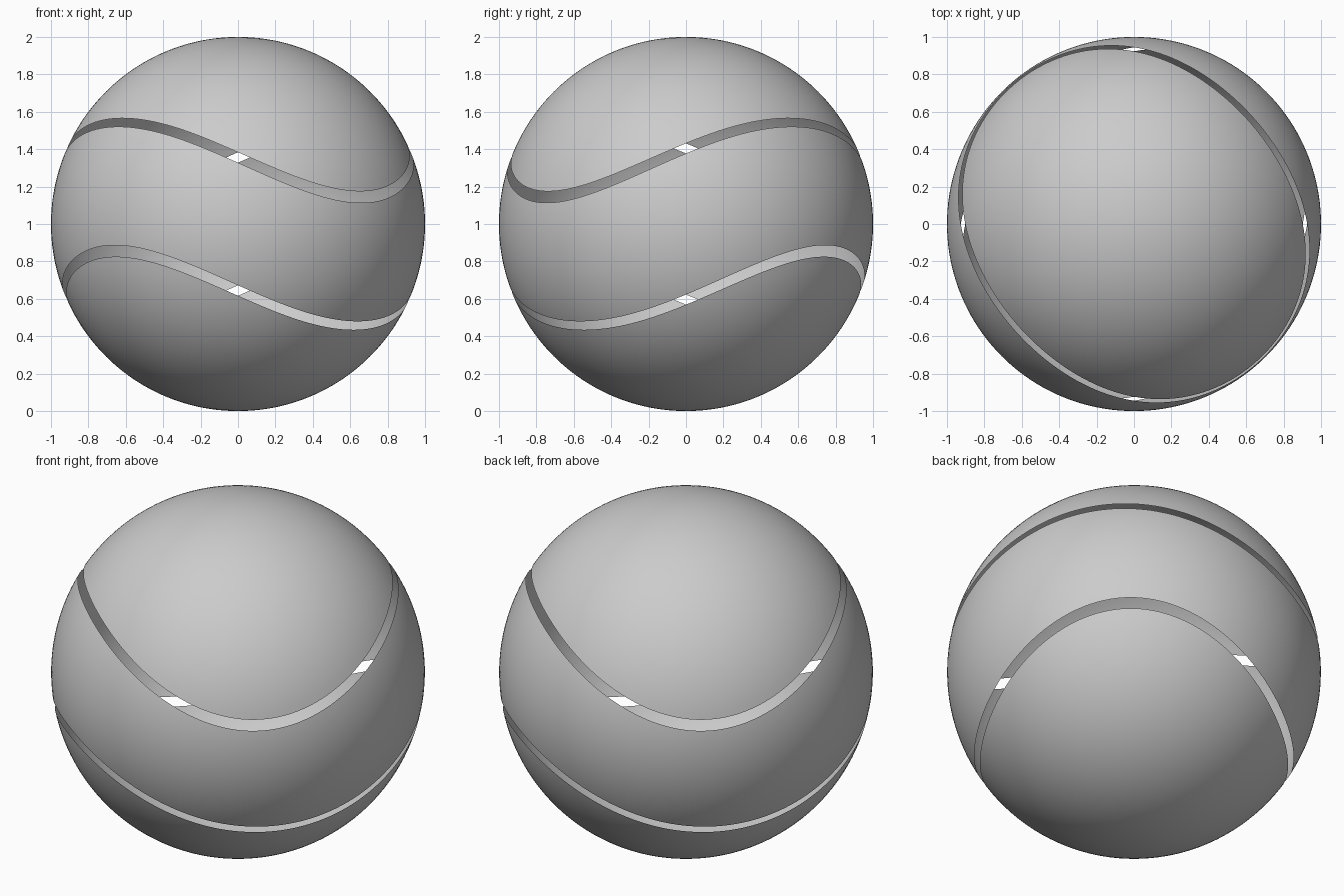
import bpy, bmesh, math

if "Cube" in bpy.data.objects:
    bpy.data.objects.remove(bpy.data.objects["Cube"])

SEG = 160
PHASE = math.radians(41.5)

grey = bpy.data.materials.new("plain_grey")
grey.diffuse_color = (0.6, 0.6, 0.6, 1)
grey.use_nodes = True
grey.node_tree.nodes["Principled BSDF"].inputs["Base Color"].default_value = grey.diffuse_color


def wave(phi, c, a, b):
    """Latitude of a wavy edge running twice up and down around the ball."""
    p = phi - PHASE
    return math.asin(c + a * math.cos(2 * p) + b * math.cos(4 * p))


def cap_edge(phi):
    return wave(phi, 0.389, 0.1955, -0.019)


def band_top(phi):
    return wave(phi, 0.335, 0.2035, -0.018)


def band_bottom(phi):
    return -band_top(-phi)


def point(lat, phi, flip):
    x, y, z = math.cos(lat) * math.cos(phi), math.cos(lat) * math.sin(phi), math.sin(lat)
    return (x, -y * flip, 1 - z) if flip else (x, y, 1 + z)


def shell(name, low, high, rings, flip=0):
    """Thin spherical shell between two edges; high=None closes at the pole."""
    bm = bmesh.new()
    grid = []
    for i in range(rings + (high is not None)):
        t = i / rings
        row = []
        for j in range(SEG):
            phi = 2 * math.pi * j / SEG
            top = high(phi) if high else math.pi / 2
            row.append(bm.verts.new(point(low(phi) * (1 - t) + top * t, phi, flip)))
        grid.append(row)
    for a, b in zip(grid, grid[1:]):
        for j in range(SEG):
            k = (j + 1) % SEG
            bm.faces.new((a[j], a[k], b[k], b[j]))
    if high is None:
        pole = bm.verts.new(point(math.pi / 2, 0, flip))
        for j in range(SEG):
            bm.faces.new((grid[-1][j], grid[-1][(j + 1) % SEG], pole))
    for f in bm.faces:
        f.smooth = True
    me = bpy.data.meshes.new(name)
    bm.to_mesh(me)
    bm.free()
    me.materials.append(grey)
    ob = bpy.data.objects.new(name, me)
    bpy.context.collection.objects.link(ob)
    return ob


# Three separate shells with a wavy open gap between each
shell("top_cap", cap_edge, None, 36)
shell("middle_band", band_bottom, band_top, 36)
shell("bottom_cap", cap_edge, None, 36, flip=1)
